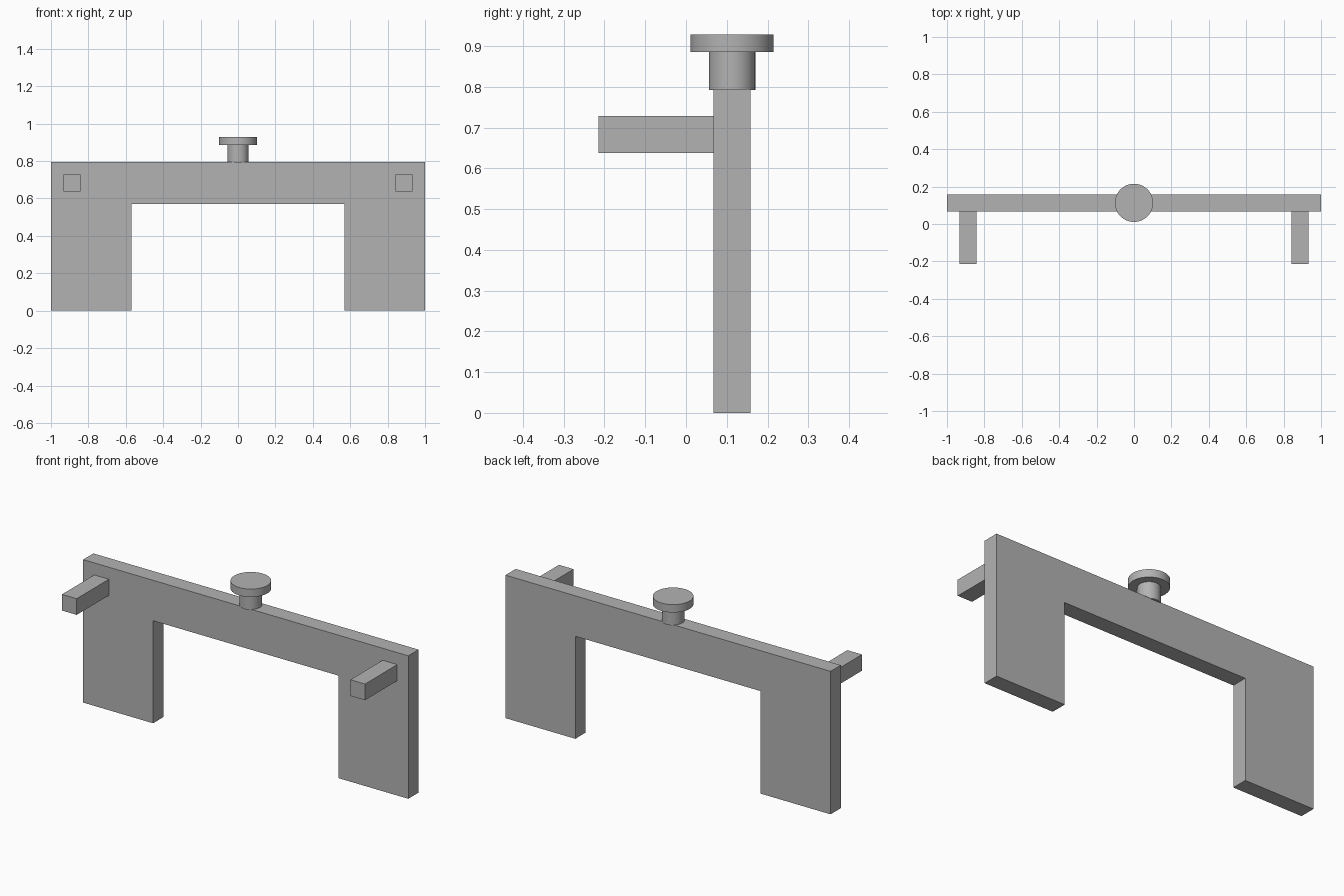
import bpy
import bmesh
import math

cube = bpy.data.objects.get("Cube")
if cube:
    bpy.data.objects.remove(cube, do_unlink=True)

# One plain grey for every part
GREY = (0.45, 0.45, 0.45, 1)
grey = bpy.data.materials.new("plain grey")
grey.use_nodes = True
grey.diffuse_color = GREY
grey.node_tree.nodes["Principled BSDF"].inputs["Base Color"].default_value = GREY

FRONT, BACK = 0.068, 0.158     # panel faces
MID = (FRONT + BACK) / 2


def add_object(name, bm):
    bmesh.ops.recalc_face_normals(bm, faces=bm.faces)
    mesh = bpy.data.meshes.new(name)
    bm.to_mesh(mesh)
    bm.free()
    mesh.materials.append(grey)
    obj = bpy.data.objects.new(name, mesh)
    bpy.context.collection.objects.link(obj)
    return obj


def extrude_outline(name, outline, y0, y1):
    """Extrude an (x, z) outline from y0 to y1."""
    bm = bmesh.new()
    face = bm.faces.new([bm.verts.new((x, y0, z)) for x, z in outline])
    moved = bmesh.ops.extrude_face_region(bm, geom=[face], use_keep_orig=True)
    verts = [v for v in moved["geom"] if isinstance(v, bmesh.types.BMVert)]
    bmesh.ops.translate(bm, verts=verts, vec=(0, y1 - y0, 0))
    return add_object(name, bm)


# Arch-shaped panel with two legs
half = [(1, 0.795), (1, 0), (0.57, 0), (0.57, 0.57)]
extrude_outline("arch_panel", half + [(-x, z) for x, z in reversed(half)], FRONT, BACK)

# Square pegs on the front
for side, name in ((1, "left_peg"), (-1, "right_peg")):
    corners = [(0.842, 0.638), (0.932, 0.638), (0.932, 0.728), (0.842, 0.728)]
    extrude_outline(name, [(side * x, z) for x, z in corners], -0.215, FRONT)

# Turned knob: stem and cap in one lathe profile
profile = [(0, 0.792), (0.057, 0.792), (0.057, 0.885),
           (0.102, 0.885), (0.102, 0.929), (0, 0.929)]
bm = bmesh.new()
verts = [bm.verts.new((r, MID, z)) for r, z in profile]
edges = [bm.edges.new(pair) for pair in zip(verts, verts[1:])]
bmesh.ops.spin(bm, geom=verts + edges, cent=(0, MID, 0), axis=(0, 0, 1),
               angle=math.tau, steps=64, use_merge=True)
bmesh.ops.remove_doubles(bm, verts=bm.verts, dist=0.0001)
knob = add_object("knob", bm)
bpy.ops.object.select_all(action="DESELECT")
knob.select_set(True)
bpy.context.view_layer.objects.active = knob
bpy.ops.object.shade_smooth_by_angle(angle=math.radians(30))
